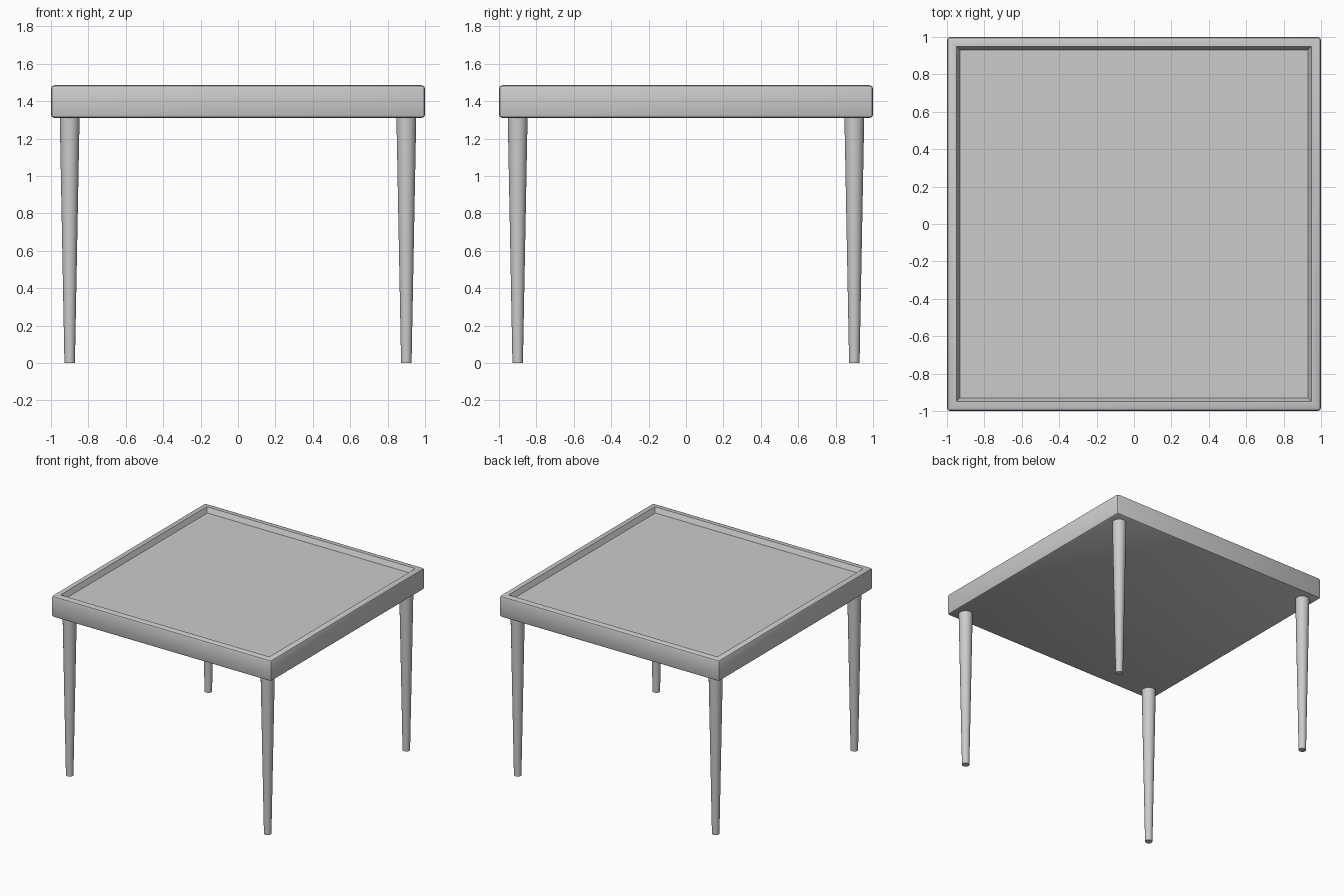
import bpy, bmesh

if "Cube" in bpy.data.objects:
    bpy.data.objects.remove(bpy.data.objects["Cube"])

Z0, Z1 = 1.31, 1.485      # underside and rim height of the top


def finish(bm, name):
    bmesh.ops.recalc_face_normals(bm, faces=bm.faces)
    me = bpy.data.meshes.new(name)
    bm.to_mesh(me)
    bm.free()
    ob = bpy.data.objects.new(name, me)
    bpy.context.collection.objects.link(ob)
    bpy.context.view_layer.objects.active = ob
    ob.select_set(True)
    bpy.ops.object.shade_smooth_by_angle(angle=0.6)
    ob.select_set(False)
    return ob


# Tabletop: slab with softened outer edges
bm = bmesh.new()
bmesh.ops.create_cube(bm, size=1)
for v in bm.verts:
    v.co.x *= 2
    v.co.y *= 2
    v.co.z = Z1 if v.co.z > 0 else Z0
bmesh.ops.bevel(bm, geom=list(bm.edges), offset=0.018, segments=2,
                profile=0.5, affect='EDGES')

# Raised rim around a shallow tray with sloping walls
top = max(bm.faces, key=lambda f: f.calc_center_median().z + f.calc_area())
bmesh.ops.inset_region(bm, faces=[top], thickness=0.047)
bmesh.ops.inset_region(bm, faces=[top], thickness=0.026)
for v in top.verts:
    v.co.z -= 0.04
finish(bm, "tabletop")

# Four round tapered legs
for side, sx in (("left", -1), ("right", 1)):
    for end, sy in (("front", -1), ("back", 1)):
        bm = bmesh.new()
        bmesh.ops.create_cone(bm, cap_ends=True, segments=32,
                              radius1=0.028, radius2=0.053, depth=Z0 + 0.005)
        leg = finish(bm, f"{end}_{side}_leg")
        leg.location = (sx * 0.9, sy * 0.9, (Z0 + 0.005) / 2)
